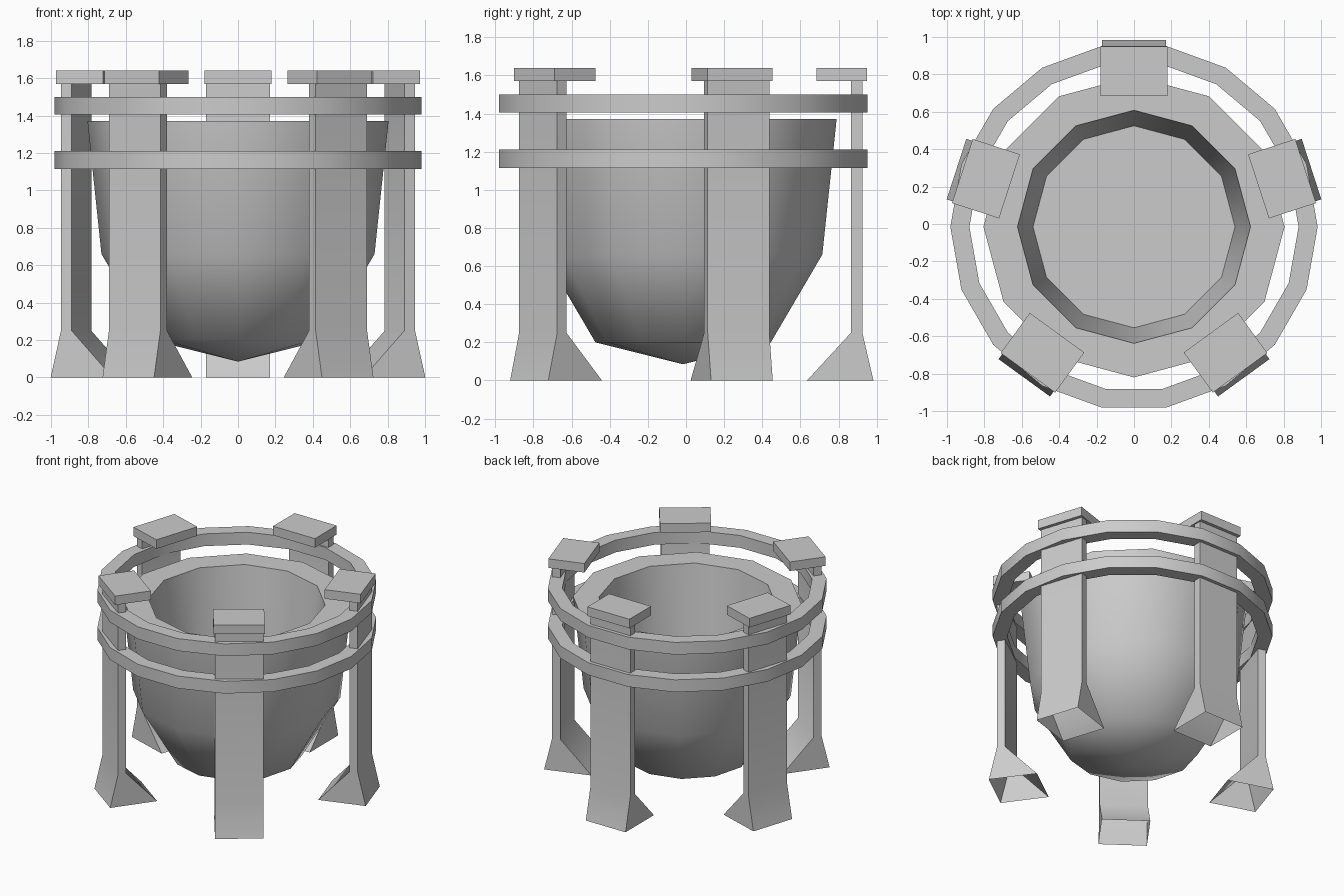
import bpy, bmesh
from math import radians, cos, sin, pi
from mathutils import Matrix

if "Cube" in bpy.data.objects:
    bpy.data.objects.remove(bpy.data.objects["Cube"])

CENTRE_Y = -0.015
ANGLES = [90 + 72 * i for i in range(5)]


def finish(bm, name):
    bmesh.ops.recalc_face_normals(bm, faces=bm.faces)
    mesh = bpy.data.meshes.new(name)
    bm.to_mesh(mesh)
    bm.free()
    obj = bpy.data.objects.new(name, mesh)
    bpy.context.collection.objects.link(obj)
    bpy.ops.object.select_all(action='DESELECT')
    obj.select_set(True)
    bpy.context.view_layer.objects.active = obj
    bpy.ops.object.shade_smooth_by_angle(angle=radians(50))
    return obj


def lathe(name, profile, sides, closed=False):
    """Spin (radius, z) points round the vertical axis."""
    bm = bmesh.new()
    rows = []
    for r, z in profile:
        n = sides if r > 0 else 1
        rows.append([bm.verts.new((r * cos(2 * pi * i / sides),
                                   r * sin(2 * pi * i / sides), z)) for i in range(n)])
    pairs = list(zip(rows, rows[1:]))
    if closed:
        pairs.append((rows[-1], rows[0]))
    for a, b in pairs:
        for i in range(sides):
            j = (i + 1) % sides
            loop = [a[i % len(a)], a[j % len(a)], b[j % len(b)], b[i % len(b)]]
            bm.faces.new(list(dict.fromkeys(loop)))
    obj = finish(bm, name)
    obj.location.y = CENTRE_Y
    return obj


def radial_part(name, sections, half_width, angle, bottom=True):
    """Stack of rectangles (inner radius, outer radius, z) turned to an angle."""
    bm = bmesh.new()
    rows = [[bm.verts.new(p) for p in ((a, -half_width, z), (b, -half_width, z),
                                       (b, half_width, z), (a, half_width, z))]
            for a, b, z in sections]
    for lo, hi in zip(rows, rows[1:]):
        for i in range(4):
            j = (i + 1) % 4
            bm.faces.new((lo[i], lo[j], hi[j], hi[i]))
    bm.faces.new(rows[-1])
    if bottom:
        bm.faces.new(rows[0])
    bm.transform(Matrix.Translation((0, CENTRE_Y, 0)) @ Matrix.Rotation(radians(angle), 4, 'Z'))
    return finish(bm, name)


# Thick-rimmed bowl with a flat inner floor
lathe("bowl", [(0, 0.085), (0.46, 0.2), (0.73, 0.66), (0.805, 1.37),
               (0.623, 1.37), (0.54, 0.66), (0, 0.66)], 12)

# Two hoops joining the legs
for label, z0, z1 in (("lower_hoop", 1.115, 1.21), ("upper_hoop", 1.405, 1.5)):
    lathe(label, [(0.88, z0), (0.982, z0), (0.982, z1), (0.88, z1)], 18, closed=True)

# Five legs with flared, open-bottomed feet, each under a cap block
for n, angle in enumerate(ANGLES, 1):
    radial_part(f"leg_{n}", [(0.65, 0.998, 0), (0.88, 0.94, 0.25), (0.88, 0.94, 1.575)],
                0.17, angle, bottom=False)
    radial_part(f"leg_cap_{n}", [(0.70, 0.965, 1.57), (0.70, 0.965, 1.64)], 0.18, angle)
